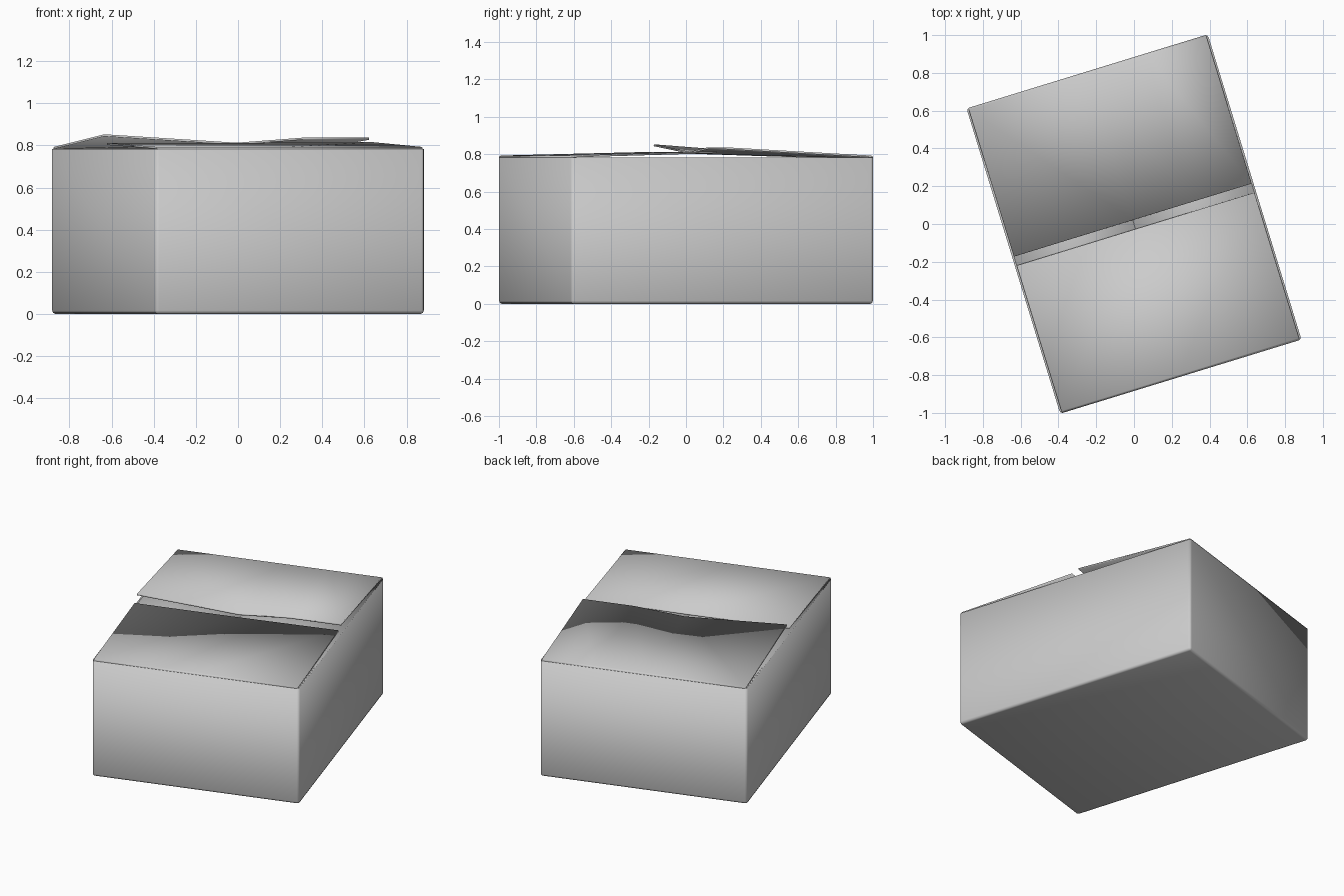
import bpy, bmesh, math

cube = bpy.data.objects.get("Cube")
if cube:
    bpy.data.objects.remove(cube, do_unlink=True)

HALF_W, HALF_D, TOP, THICK = 0.668, 0.845, 0.782, 0.01
TURN = math.atan2(0.39, 1.27)

board = bpy.data.materials.new("grey board")
board.use_nodes = True
GREY = (0.6, 0.6, 0.6, 1)
board.diffuse_color = GREY
board.node_tree.nodes["Principled BSDF"].inputs["Base Color"].default_value = GREY


def finish(name, bm, offset=-1):
    """Turn the mesh into a thick, turned, smooth board object."""
    bm.normal_update()
    mesh = bpy.data.meshes.new(name)
    bm.to_mesh(mesh)
    bm.free()
    mesh.materials.append(board)
    ob = bpy.data.objects.new(name, mesh)
    bpy.context.collection.objects.link(ob)
    ob.rotation_euler.z = TURN
    solid = ob.modifiers.new("board thickness", 'SOLIDIFY')
    solid.thickness = THICK
    solid.offset = offset
    bpy.ops.object.select_all(action='DESELECT')
    ob.select_set(True)
    bpy.context.view_layer.objects.active = ob
    bpy.ops.object.shade_smooth_by_angle(angle=math.radians(50))
    return ob


# Open-topped carton with rounded folds
bm = bmesh.new()
bmesh.ops.create_cube(bm, size=1)
for v in bm.verts:
    v.co.x *= 2 * HALF_W
    v.co.y *= 2 * HALF_D
    v.co.z = (v.co.z + 0.5) * TOP
lid = max(bm.faces, key=lambda f: f.calc_center_median().z)
bmesh.ops.delete(bm, geom=[lid], context='FACES_ONLY')
folds = [e for e in bm.edges if len(e.link_faces) == 2]
bmesh.ops.bevel(bm, geom=folds, offset=0.016, segments=2, profile=0.5, affect='EDGES')
finish("carton_body", bm)


def flap(name, hinge, rim, edge_v, edge):
    """Sheet from a straight hinge to a wavy free edge of (u, z) points."""
    bm = bmesh.new()
    side = 1 if hinge > 0 else -1
    rows = [[], [], []]
    for u, z in edge:
        rows[0].append(bm.verts.new((u, hinge, rim - 0.008)))
        rows[1].append(bm.verts.new((u, hinge - side * 0.012, rim)))
        rows[2].append(bm.verts.new((u, edge_v, z)))
    for a, b in zip(rows, rows[1:]):
        for i in range(len(edge) - 1):
            bm.faces.new((a[i], a[i + 1], b[i + 1], b[i]))
    for f in bm.faces:
        f.normal_update()
        if f.normal.z < 0:
            f.normal_flip()
    return finish(name, bm)


# Outer flaps, slightly sprung open and warped
W = HALF_W - 0.01
flap("front_flap", -HALF_D, 0.793, -0.028, [(-W, 0.812), (0, 0.812), (W, 0.816)])
flap("back_flap", HALF_D, 0.793, 0.022,
     [(-W, 0.853), (0, 0.813), (W / 2, 0.837), (W, 0.837)])

# Inner side flaps lying flat and meeting in the middle
for name, s in (("left_inner_flap", 1), ("right_inner_flap", -1)):
    bm = bmesh.new()
    bmesh.ops.create_grid(bm, x_segments=1, y_segments=1, size=1)
    for v in bm.verts:
        v.co.x = s * (HALF_W - 0.002) if v.co.x * s > 0 else 0
        v.co.y *= HALF_D - 0.012
        v.co.z = TOP
    finish(name, bm)
